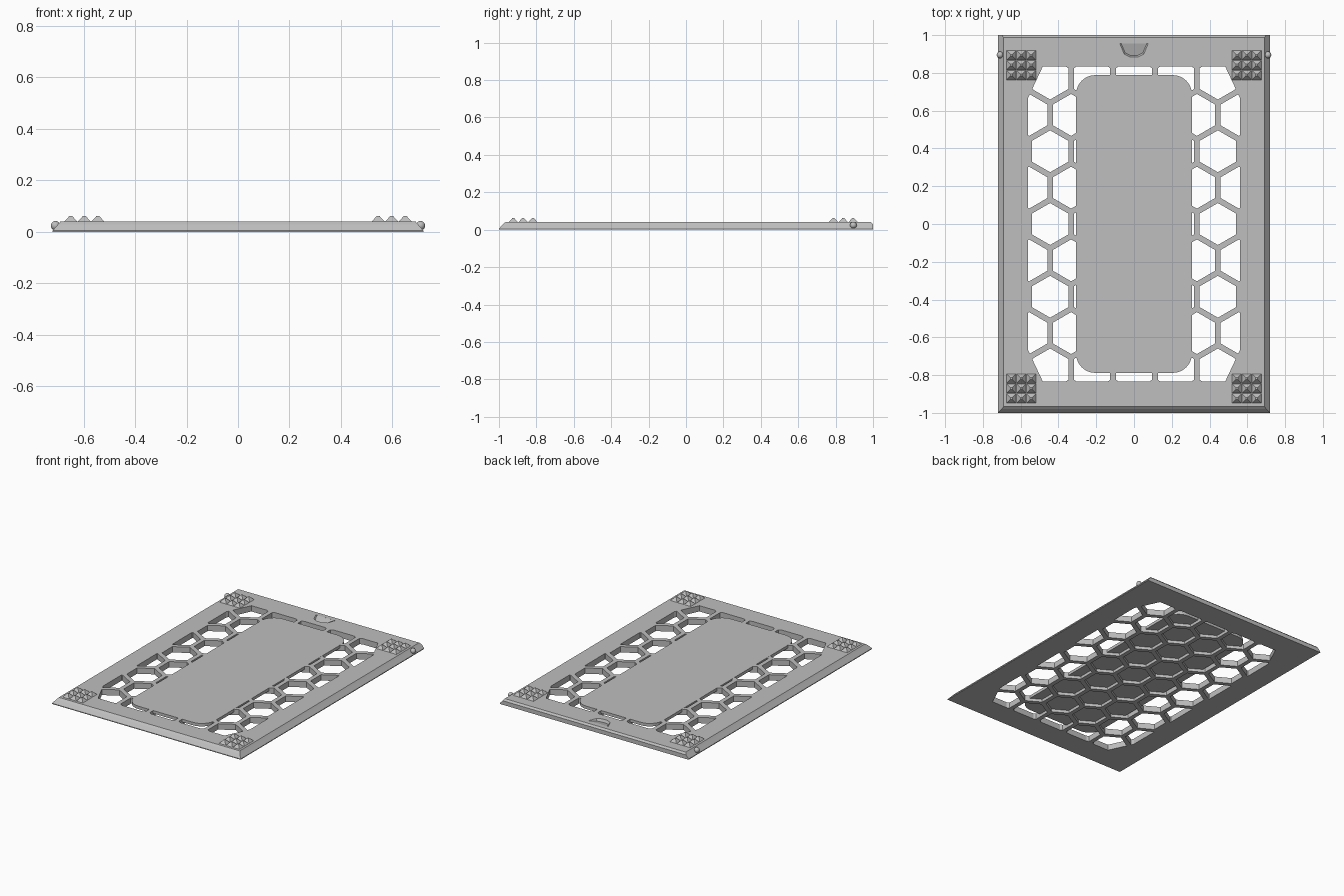
import bpy, bmesh, math
from mathutils import Vector

if "Cube" in bpy.data.objects:
    bpy.data.objects.remove(bpy.data.objects["Cube"], do_unlink=True)

GREY = (0.52, 0.52, 0.52, 1.0)
grey = bpy.data.materials.new("light_grey")
grey.use_nodes = True
grey.diffuse_color = GREY
grey.node_tree.nodes["Principled BSDF"].inputs["Base Color"].default_value = GREY

TOP = 0.04


def make_object(name, bm):
    bmesh.ops.recalc_face_normals(bm, faces=bm.faces[:])
    mesh = bpy.data.meshes.new(name)
    bm.to_mesh(mesh)
    bm.free()
    mesh.materials.append(grey)
    obj = bpy.data.objects.new(name, mesh)
    bpy.context.collection.objects.link(obj)
    return obj


def loft(bm, rings):
    """Join rings of 3D points into a closed solid."""
    loops = [[bm.verts.new(p) for p in ring] for ring in rings]
    n = len(loops[0])
    for a, b in zip(loops, loops[1:]):
        for i in range(n):
            k = (i + 1) % n
            bm.faces.new((a[i], a[k], b[k], b[i]))
    bm.faces.new(loops[0][::-1])
    bm.faces.new(loops[-1])


def rect(x, y0, y1, z):
    return [(-x, y0, z), (x, y0, z), (x, y1, z), (-x, y1, z)]


def prism(bm, outline, z0, z1):
    loft(bm, [[(x, y, z) for x, y in outline] for z in (z0, z1)])


def clip(poly, point, normal):
    """Keep the part of a polygon behind a line."""
    out = []
    for i, a in enumerate(poly):
        b = poly[(i + 1) % len(poly)]
        da, db = (a - point).dot(normal), (b - point).dot(normal)
        if da <= 0:
            out.append(a)
        if da * db < 0:
            out.append(a.lerp(b, da / (da - db)))
    return out


def cut(target, cutter):
    cutter.hide_render = True
    mod = target.modifiers.new("cut", "BOOLEAN")
    mod.operation = "DIFFERENCE"
    mod.solver = "EXACT"
    mod.object = cutter
    bpy.context.view_layer.objects.active = target
    bpy.ops.object.modifier_apply(modifier=mod.name)
    bpy.data.objects.remove(cutter, do_unlink=True)


# Frame plate: sloped sides and front, small chamfer at the back
bm = bmesh.new()
loft(bm, [rect(0.72, -1, 1, 0), rect(0.72, -1, 1, 0.005),
          rect(0.70, -0.98, 1, 0.028), rect(0.69, -0.966, 0.988, TOP)])
frame = make_object("frame_plate", bm)

# Honeycomb openings, trimmed to the window with cut corners
HALF, ROW, STRUT = 0.111, 0.1925, 0.03
radius = (HALF - STRUT / 2) / math.cos(math.pi / 6)
window = [(Vector((0.56 * s, 0)), Vector((s, 0))) for s in (-1, 1)]
window += [(Vector((0, 0.835 * s)), Vector((0, s))) for s in (-1, 1)]
window += [(Vector((0.48 * sx, 0.84 * sy)), Vector((0.905 * sx, 0.425 * sy)))
           for sx in (-1, 1) for sy in (-1, 1)]
bm = bmesh.new()
for row in range(-4, 5):
    columns = range(-5, 6, 2) if row % 2 else range(-4, 5, 2)
    for col in columns:
        cell = [Vector((col * HALF + radius * math.sin(k * math.pi / 3),
                        row * ROW + radius * math.cos(k * math.pi / 3))) for k in range(6)]
        for point, normal in window:
            cell = clip(cell, point, normal)
        prism(bm, cell, -0.05, 0.1)
cut(frame, make_object("honeycomb_cutter", bm))

# Thumb notch with a floor that ramps up towards the back
side = [(0.075, 0.955), (0.052, 0.9), (0.02, 0.884)]
outline = [(-x, y) for x, y in side] + side[::-1]
bm = bmesh.new()
loft(bm, [[(x * 0.9, y + 0.008 * (0.955 - y) / 0.07, 0.022 + (y - 0.884) * 0.25) for x, y in outline],
          [(x, y, TOP) for x, y in outline],
          [(x, y, 0.08) for x, y in outline]])
cut(frame, make_object("notch_cutter", bm))

# Solid centre panel with rounded corners, closing the honeycomb from above
R = 0.1
outline = []
for quarter, (sx, sy) in enumerate([(1, 1), (-1, 1), (-1, -1), (1, -1)]):
    for k in range(9):
        a = (quarter + k / 8) * math.pi / 2
        outline.append((sx * (0.306 - R) + R * math.cos(a), sy * (0.788 - R) + R * math.sin(a)))
bm = bmesh.new()
prism(bm, outline, 0.02, TOP + 0.0003)
make_object("centre_panel", bm)

# Grip pads: three by three blunt pyramids at each corner
PITCH = 0.0525
for x_name, sx in (("left", 1), ("right", -1)):
    for y_name, yc in (("front", -0.871), ("back", 0.841)):
        bm = bmesh.new()
        for i in (-1, 0, 1):
            for j in (-1, 0, 1):
                cx, cy = sx * 0.597 + i * PITCH, yc + j * PITCH
                loft(bm, [[(cx + x, cy + y, z) for x, y, z in rect(h, -h, h, z)]
                          for h, z in ((0.025, TOP - 0.002), (0.025, TOP), (0.005, 0.062))])
        make_object(f"{y_name}_{x_name}_grip", bm)

# Round snap bumps on both sides
for name, sx in (("left", 1), ("right", -1)):
    bm = bmesh.new()
    bmesh.ops.create_uvsphere(bm, u_segments=16, v_segments=10, radius=0.018)
    bmesh.ops.translate(bm, verts=bm.verts[:], vec=(sx * 0.709, 0.895, 0.024))
    for f in bm.faces:
        f.smooth = True
    make_object(f"{name}_snap_bump", bm)
